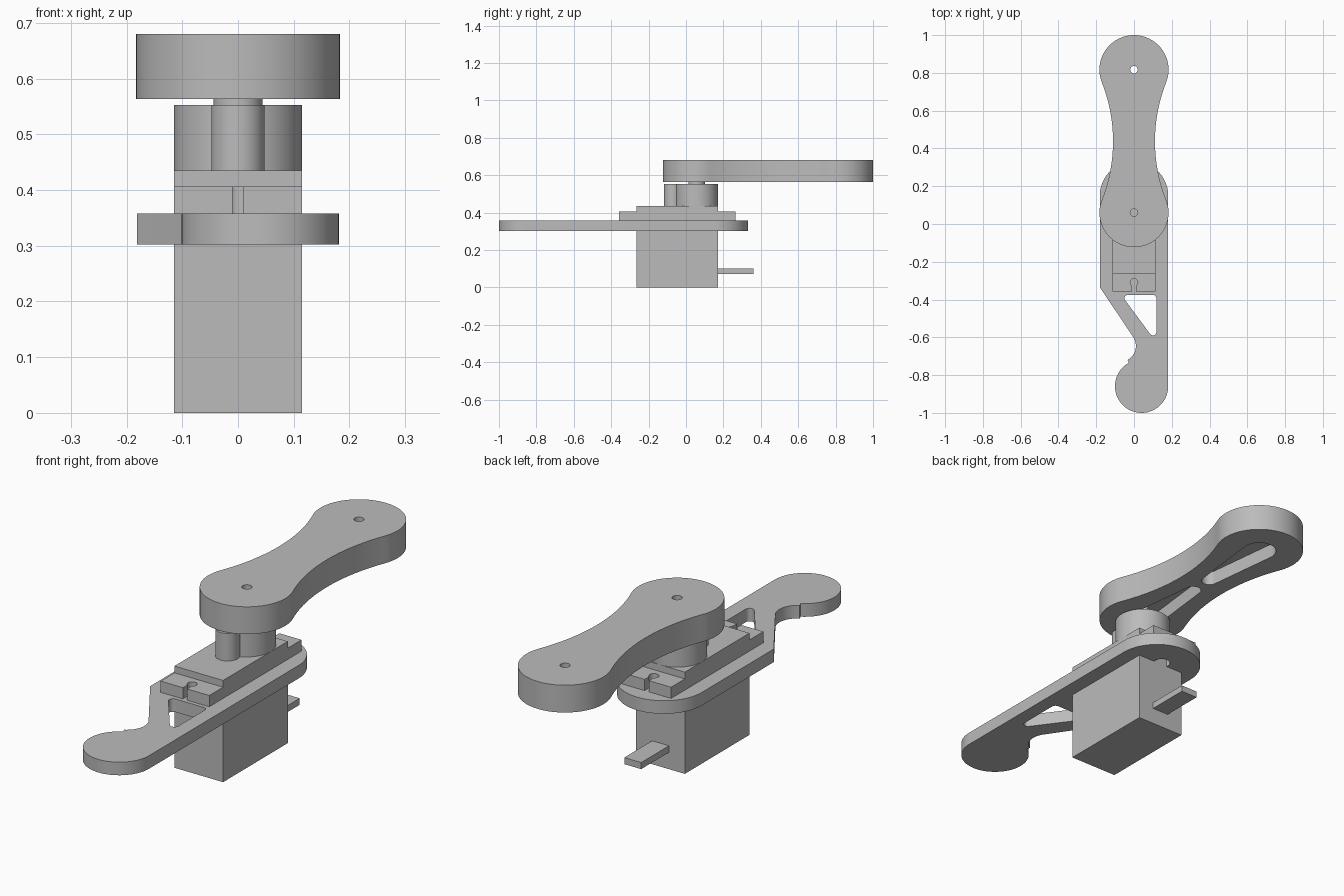
import bpy, bmesh
from math import radians, degrees, cos, sin, atan2, acos, hypot

cube = bpy.data.objects.get("Cube")
if cube:
    bpy.data.objects.remove(cube, do_unlink=True)

grey = bpy.data.materials.new("plain grey")
grey.use_nodes = True
GREY = (0.5, 0.5, 0.5, 1)
grey.diffuse_color = GREY
grey.node_tree.nodes["Principled BSDF"].inputs["Base Color"].default_value = GREY


def arc(cx, cy, r, a0, a1, n=24):
    """Points along an arc, angles in degrees."""
    steps = [radians(a0 + (a1 - a0) * i / n) for i in range(n + 1)]
    return [(cx + r * cos(a), cy + r * sin(a)) for a in steps]


def circle(cx, cy, r, n=48):
    return arc(cx, cy, r, 0, 360, n)[:-1]


def rect(x0, x1, y0, y1):
    return [(x0, y0), (x1, y0), (x1, y1), (x0, y1)]


def hull(circles):
    """Outline wrapped round circles (x, y, r) listed anticlockwise."""
    normals = []
    for a, b in zip(circles, circles[1:] + circles[:1]):
        dx, dy = b[0] - a[0], b[1] - a[1]
        normals.append(degrees(atan2(dy, dx) - acos((a[2] - b[2]) / hypot(dx, dy))))
    points = []
    for i, (x, y, r) in enumerate(circles):
        sweep = (normals[i] - normals[i - 1]) % 360
        points += arc(x, y, r, normals[i - 1], normals[i - 1] + sweep, 16)
    return points


def prism(name, outline, z0, z1):
    """Extrude a flat outline between two heights."""
    bm = bmesh.new()
    face = bm.faces.new([bm.verts.new((x, y, z0)) for x, y in outline])
    grown = bmesh.ops.extrude_face_region(bm, geom=[face])["geom"]
    top = [v for v in grown if isinstance(v, bmesh.types.BMVert)]
    bmesh.ops.translate(bm, verts=top, vec=(0, 0, z1 - z0))
    bmesh.ops.remove_doubles(bm, verts=bm.verts, dist=1e-5)
    bmesh.ops.recalc_face_normals(bm, faces=bm.faces)
    mesh = bpy.data.meshes.new(name)
    bm.to_mesh(mesh)
    bm.free()
    mesh.materials.append(grey)
    obj = bpy.data.objects.new(name, mesh)
    bpy.context.scene.collection.objects.link(obj)
    return finish(obj)


def finish(obj):
    obj.data.shade_smooth()
    obj.data.set_sharp_from_angle(angle=radians(30))
    return obj


def cut(obj, outline, z0, z1):
    """Subtract a prism and bake the result."""
    cutter = prism("cutter", outline, z0, z1)
    cutter.hide_render = True
    mod = obj.modifiers.new("cut", "BOOLEAN")
    mod.operation, mod.solver, mod.object = "DIFFERENCE", "EXACT", cutter
    bpy.context.view_layer.update()
    graph = bpy.context.evaluated_depsgraph_get()
    baked = bpy.data.meshes.new_from_object(obj.evaluated_get(graph))
    obj.modifiers.clear()
    obj.data = baked
    bpy.data.objects.remove(cutter, do_unlink=True)
    finish(obj)


# Motor: body, flange with keyhole slots, gear housing, shaft, cable
HALF, HUB = 0.115, 0.057
prism("motor_body", rect(-HALF, HALF, -0.265, 0.172), 0, 0.435)
flange = prism("motor_flange", rect(-HALF, HALF, -0.358, 0.265), 0.357, 0.406)
for hole_y, end_y in ((-0.31, -0.4), (0.217, 0.3)):
    cut(flange, circle(0, hole_y, 0.02, 24), 0.3, 0.5)
    cut(flange, rect(-0.01, 0.01, min(hole_y, end_y), max(hole_y, end_y)), 0.3, 0.5)
prism("gear_housing", circle(0, HUB, HALF, 64), 0.43, 0.553)
prism("small_gear_housing", circle(0, -0.07, 0.048), 0.43, 0.553)
prism("output_shaft", circle(0, HUB, 0.044), 0.55, 0.59)
prism("cable", rect(-0.04, 0.04, 0.165, 0.36), 0.072, 0.1)

# Base plate: round back, straight sides, diagonal neck and round foot
plate_outline = (
    arc(0, 0.15, 0.181, 0, 180, 40)
    + [(-0.181, -0.335)]
    + arc(-0.075, -0.645, 0.085, 33.5, -61.3)
    + arc(0.04, -0.859, 0.141, 118.7, 360, 40)
)
plate = prism("base_plate", plate_outline, 0.302, 0.358)
cut(plate, hull([(-0.032, -0.393, 0.018), (0.1, -0.572, 0.018), (0.1, -0.393, 0.018)]), 0.2, 0.5)
cut(plate, circle(0, 0.18, 0.035, 32), 0.2, 0.5)

# Arm: two round ends joined by a tangent waist
R, NEAR, FAR, WAIST = 0.183, 0.06, 0.817, 0.111
mid, half_len = (NEAR + FAR) / 2, (FAR - NEAR) / 2
bend = (WAIST ** 2 + half_len ** 2 - R ** 2) / (2 * (R - WAIST))
tilt = degrees(atan2(half_len, WAIST + bend))
arm_outline = (
    arc(0, NEAR, R, 180 - tilt, 360 + tilt, 48)
    + arc(WAIST + bend, mid, bend, 180 + tilt, 180 - tilt)
    + arc(0, FAR, R, -tilt, 180 + tilt, 48)
    + arc(-WAIST - bend, mid, bend, tilt, -tilt)
)
arm = prism("arm", arm_outline, 0.563, 0.68)

# Tapered pockets under the arm and a screw hole at each end
for end, tip in ((NEAR, 0.385), (FAR, 0.492)):
    cut(arm, hull([(0, end, 0.07), (0, tip, 0.033)]), 0.5, 0.625)
    cut(arm, circle(0, end, 0.02, 24), 0.5, 0.8)
